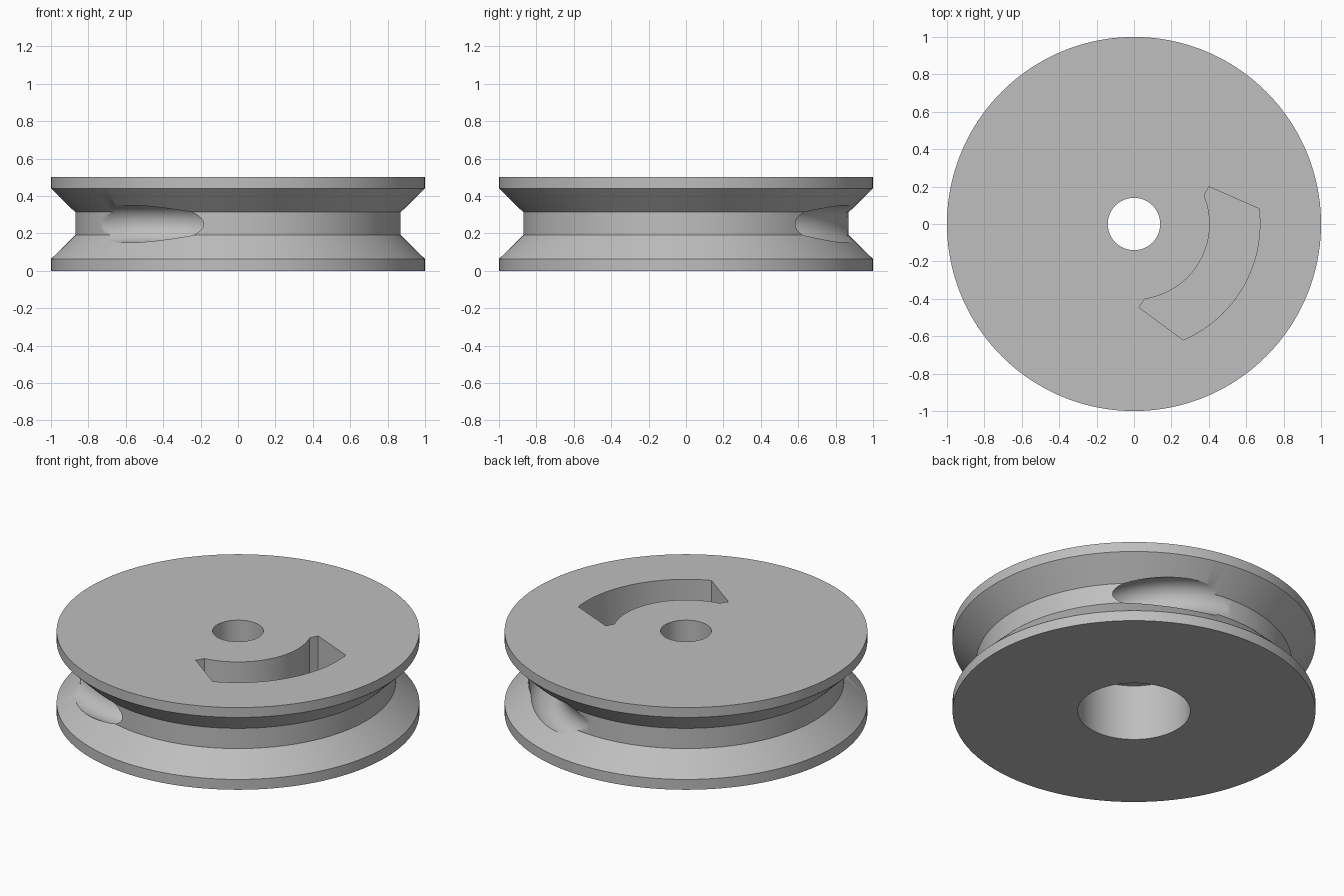
import bpy
import bmesh
from math import sin, cos, pi, radians
from mathutils import Vector

cube = bpy.data.objects.get("Cube")
if cube:
    bpy.data.objects.remove(cube, do_unlink=True)

grey = bpy.data.materials.new("plain grey")
grey.use_nodes = True
colour = (0.52, 0.52, 0.52, 1)
grey.diffuse_color = colour
grey.node_tree.nodes["Principled BSDF"].inputs["Base Color"].default_value = colour

SLOT_AXIS = radians(-30)  # mirror axis of the slot and rope channels


def polar(r, angle, z=0.0):
    return Vector((r * cos(angle), r * sin(angle), z))


def loft(name, rings, closed=False):
    """Skin a list of point rings, capped at both ends unless closed."""
    bm = bmesh.new()
    loops = [[bm.verts.new(p) for p in ring] for ring in rings]
    pairs = list(zip(loops, loops[1:]))
    if closed:
        pairs.append((loops[-1], loops[0]))
    else:
        bm.faces.new(loops[0])
        bm.faces.new(loops[-1])
    for a, b in pairs:
        n = len(a)
        for i in range(n):
            j = (i + 1) % n
            bm.faces.new((a[i], a[j], b[j], b[i]))
    bmesh.ops.recalc_face_normals(bm, faces=bm.faces)
    mesh = bpy.data.meshes.new(name)
    bm.to_mesh(mesh)
    bm.free()
    mesh.materials.append(grey)
    obj = bpy.data.objects.new(name, mesh)
    bpy.context.collection.objects.link(obj)
    return obj


# Grooved wheel with a stepped bore, turned from a closed profile
profile = [(0.31, 0), (1, 0), (1, 0.063), (0.87, 0.19), (0.87, 0.313),
           (1, 0.44), (1, 0.5), (0.14, 0.5), (0.14, 0.34), (0.31, 0.34)]
STEPS = 160
wheel = loft("pulley_wheel",
             [[polar(r, 2 * pi * i / STEPS, z) for r, z in profile]
              for i in range(STEPS)], closed=True)

# Curved slot sunk into the top face
half = radians(52)
arc = [-half + 2 * half * i / 40 for i in range(41)]
outline = [polar(0.405, SLOT_AXIS + a) for a in arc]
outline.append(polar(0.447, SLOT_AXIS + radians(56.5)))
outer = radians(37)
outline += [polar(0.673, SLOT_AXIS + outer - 2 * outer * i / 30) for i in range(31)]
outline.append(polar(0.447, SLOT_AXIS - radians(56.5)))
cutters = [loft("slot_cutter", [[p + Vector((0, 0, z)) for p in outline]
                                for z in (0.15, 0.6)])]

# Round rope channels spiralling from the slot ends out to the groove
spiral = [(41, 0.52), (45, 0.55), (60, 0.68), (75, 0.78),
          (92, 0.87), (105, 0.93), (118, 0.975), (126, 1.01)]


def spiral_radius(angle):
    for (a0, r0), (a1, r1) in zip(spiral, spiral[1:]):
        if angle <= a1:
            return r0 + (r1 - r0) * (angle - a0) / (a1 - a0)
    return spiral[-1][1]


radii = [spiral_radius(a) for a in range(41, 127)]
for _ in range(12):
    radii = [radii[0]] + [(radii[i - 1] + radii[i] + radii[i + 1]) / 3
                          for i in range(1, len(radii) - 1)] + [radii[-1]]

for side, label in ((1, "back"), (-1, "front")):
    path = [polar(r, SLOT_AXIS + side * radians(41 + i), 0.25)
            for i, r in enumerate(radii)][::2]
    rings = []
    for i, p in enumerate(path):
        tangent = path[min(i + 1, len(path) - 1)] - path[max(i - 1, 0)]
        across = Vector((tangent.y, -tangent.x, 0)).normalized()
        rings.append([p + 0.1 * (across * cos(t) + Vector((0, 0, sin(t))))
                      for t in (2 * pi * k / 40 for k in range(40))])
    cutters.append(loft(label + "_channel_cutter", rings))

# Cut everything out of the wheel, then drop the cutters
bpy.ops.object.select_all(action='DESELECT')
wheel.select_set(True)
bpy.context.view_layer.objects.active = wheel
for cutter in cutters:
    cutter.hide_render = True
    mod = wheel.modifiers.new(cutter.name, 'BOOLEAN')
    mod.operation = 'DIFFERENCE'
    mod.solver = 'EXACT'
    mod.object = cutter
    bpy.ops.object.modifier_apply(modifier=mod.name)
for cutter in cutters:
    bpy.data.objects.remove(cutter, do_unlink=True)

bpy.ops.object.shade_smooth_by_angle(angle=radians(30))
